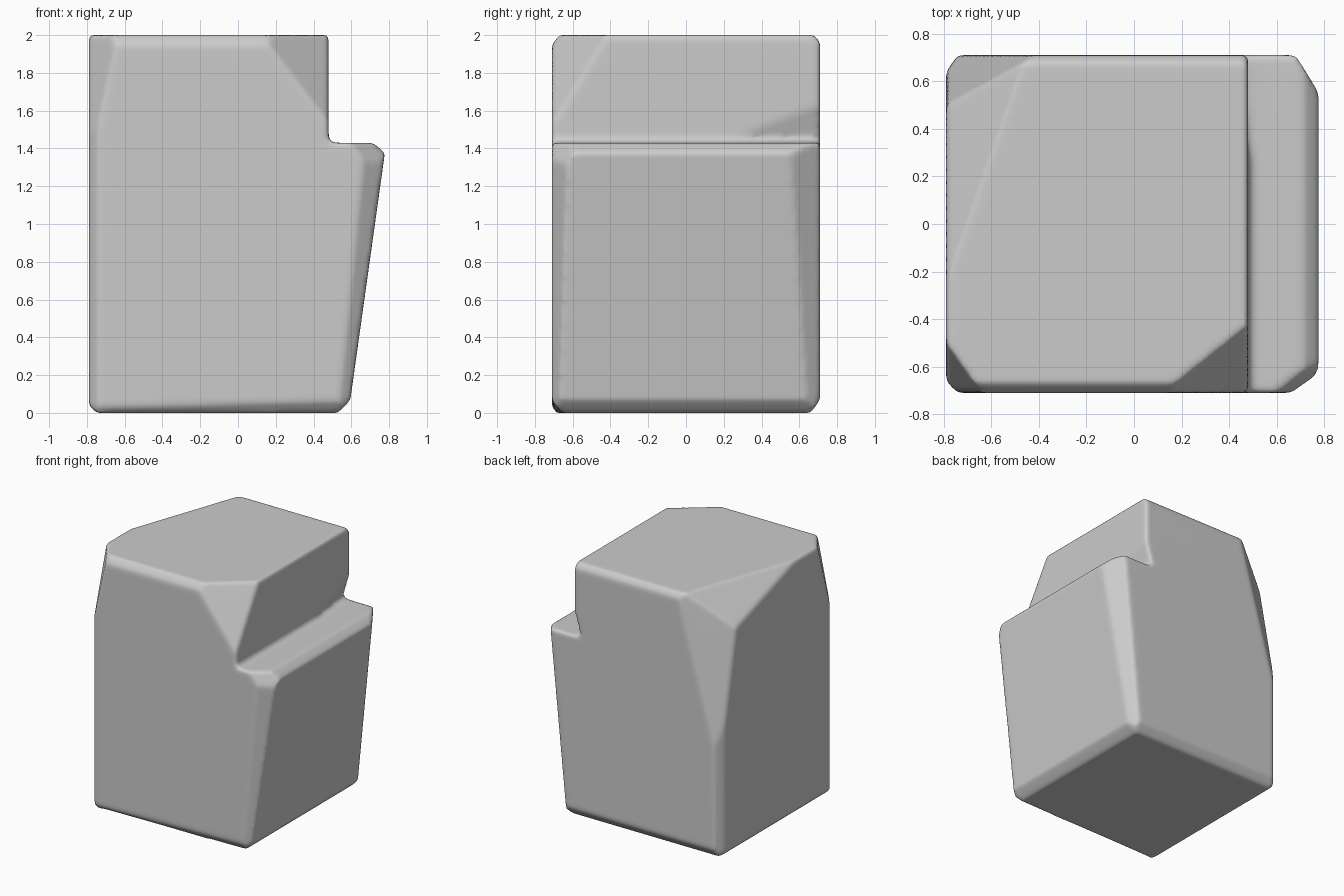
import bpy, bmesh
from mathutils import Vector

if "Cube" in bpy.data.objects:
    bpy.data.objects.remove(bpy.data.objects["Cube"])

CENTRE = Vector((-0.1, 0, 1))
Y = 0.71


def new_object(name, bm):
    bmesh.ops.recalc_face_normals(bm, faces=bm.faces)
    mesh = bpy.data.meshes.new(name)
    bm.to_mesh(mesh)
    bm.free()
    ob = bpy.data.objects.new(name, mesh)
    bpy.context.collection.objects.link(ob)
    return ob


def hull(bm, points):
    verts = [bm.verts.new(p) for p in points]
    bmesh.ops.convex_hull(bm, input=verts)


def chip(bm, a, b, c):
    """Slice off everything beyond the plane through three points."""
    a, b, c = Vector(a), Vector(b), Vector(c)
    n = (b - a).cross(c - a).normalized()
    if n.dot(CENTRE - a) > 0:
        n = -n
    geom = bm.verts[:] + bm.edges[:] + bm.faces[:]
    cut = bmesh.ops.bisect_plane(bm, geom=geom, plane_co=a, plane_no=n, clear_outer=True)
    edges = [e for e in cut["geom_cut"] if isinstance(e, bmesh.types.BMEdge)]
    if edges:
        bmesh.ops.contextual_create(bm, geom=edges)


# Main stone block
bm = bmesh.new()
profile = [(-0.79, 0), (0.585, 0), (0.865, 2), (-0.79, 2)]
hull(bm, [(x, y, z) for x, z in profile for y in (-Y, Y)])

# Broken vertical corners
chip(bm, (-0.79, 0.64, 0), (-0.74, Y, 0), (-0.79, 0.64, 2))
chip(bm, (-0.79, -0.66, 0), (-0.74, -Y, 0), (-0.79, -0.66, 2))
chip(bm, (0.68, Y, 1.43), (0.785, 0.55, 1.43), (0.54, Y, 0))
chip(bm, (0.67, -Y, 1.43), (0.785, -0.63, 1.43), (0.53, -Y, 0))
# Large upper chips
chip(bm, (-0.79, 0.45, 2), (-0.42, Y, 2), (-0.79, 0.63, 1.1))
chip(bm, (-0.79, -0.5, 2), (-0.64, -Y, 2), (-0.79, -0.68, 1.4))
chip(bm, (-0.79, -0.25, 2), (-0.58, 0.35, 2), (-0.79, 0.4, 1.78))
# Worn top and bottom edges
chip(bm, (0, -0.67, 2), (0.4, -0.67, 2), (0, -Y, 1.95))
chip(bm, (0, 0.68, 2), (0.4, 0.68, 2), (0, Y, 1.96))
chip(bm, (0.53, -0.5, 0), (0.53, 0.5, 0), (0.597, 0, 0.07))
chip(bm, (-0.75, -0.5, 0), (-0.75, 0.5, 0), (-0.79, 0, 0.04))
chip(bm, (-0.5, 0.66, 0), (0.5, 0.66, 0), (0, Y, 0.07))
chip(bm, (-0.5, -0.68, 0), (0.5, -0.66, 0), (0, -Y, 0.05))
block = new_object("stone_block", bm)

# Cutters: step, broken step corner, ledge edge, ledge corner, undercut
cutters = {
    "step_cutter": [(x, y, z) for x in (0.48, 1) for y in (-1, 1) for z in (1.43, 2.2)],
    "top_corner_cutter": [(0.10, -0.72, 2.01), (0.49, -0.41, 2.01),
                          (0.49, -0.72, 1.5), (0.49, -0.72, 2.01)],
    "ledge_edge_cutter": [(x, y, z) for y in (-1, 1)
                          for x, z in ((0.70, 1.44), (0.85, 1.44), (0.80, 1.36))],
    "ledge_corner_cutter": [(0.56, -0.73, 1.44), (0.81, -0.53, 1.44),
                            (0.78, -0.73, 1.15), (0.83, -0.74, 1.45)],
    "undercut_cutter": [(0.49, 0.1, 1.435), (0.49, 0.8, 1.435),
                        (0.41, 0.8, 1.435), (0.49, 0.8, 1.7)],
}
for name, points in cutters.items():
    bm = bmesh.new()
    hull(bm, points)
    ob = new_object(name, bm)
    ob.hide_render = True
    ob.hide_set(True)
    mod = block.modifiers.new(name, "BOOLEAN")
    mod.operation = "DIFFERENCE"
    mod.solver = "EXACT"
    mod.object = ob

# Weathering: remesh, soften the edges, simplify
mod = block.modifiers.new("remesh", "REMESH")
mod.mode = "VOXEL"
mod.voxel_size = 0.018
mod.use_smooth_shade = True
mod = block.modifiers.new("soften", "SMOOTH")
mod.factor = 0.5
mod.iterations = 5
mod = block.modifiers.new("simplify", "DECIMATE")
mod.ratio = 0.12

# Bake the modifiers and drop the helpers
bpy.context.view_layer.update()
deps = bpy.context.evaluated_depsgraph_get()
baked = bpy.data.meshes.new_from_object(block.evaluated_get(deps))
block.modifiers.clear()
block.data = baked
for name in cutters:
    bpy.data.objects.remove(bpy.data.objects[name])
bpy.context.view_layer.objects.active = block
block.select_set(True)
bpy.ops.object.shade_smooth()
